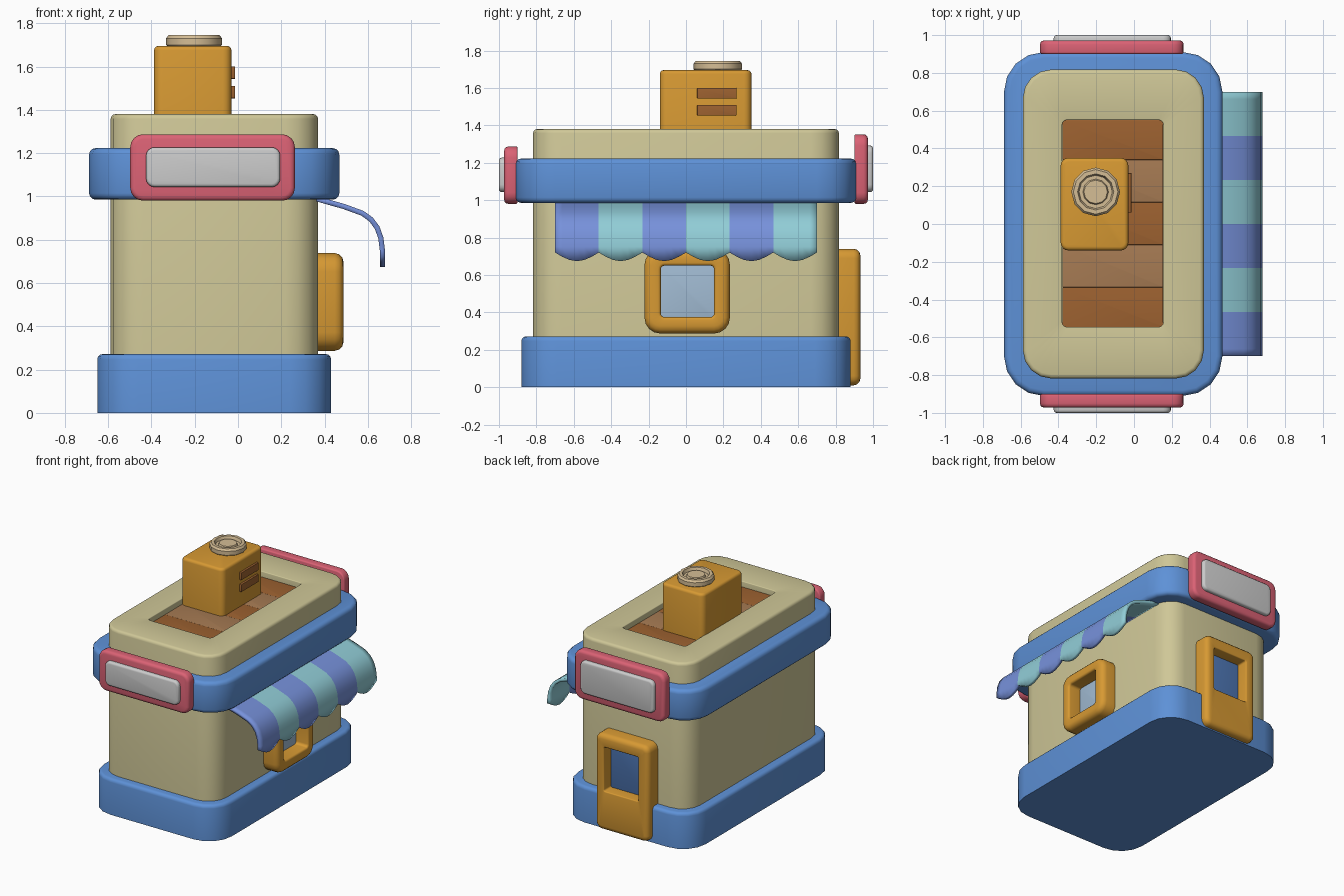
import bpy, bmesh
from math import pi, sin, cos, radians

if "Cube" in bpy.data.objects:
    bpy.data.objects.remove(bpy.data.objects["Cube"])


def mat(name, *rgb):
    m = bpy.data.materials.new(name)
    m.diffuse_color = [(c / 255) ** 2.2 for c in rgb] + [1]
    m.use_nodes = True
    m.node_tree.nodes["Principled BSDF"].inputs["Base Color"].default_value = m.diffuse_color
    return m


CREAM = mat("cream", 206, 198, 150)
BLUE = mat("blue", 94, 144, 214)
ORANGE = mat("orange", 214, 152, 54)
PINK = mat("pink", 218, 98, 116)
BROWN = mat("brown", 156, 98, 52)
LIGHT_BROWN = mat("light_brown", 165, 122, 84)
STRIPE = mat("stripe_blue", 118, 144, 218)
TEAL = mat("teal", 144, 204, 214)
GLASS = mat("glass", 160, 186, 210)
DARK_GLASS = mat("dark_glass", 78, 116, 176)
STONE = mat("stone", 212, 188, 148)

# Directions in which a part can be extruded: (u, v, height) to (x, y, z)
UP = lambda u, v, h: (u, v, h)
RIGHT = lambda u, v, h: (h, u, v)
FRONT = lambda u, v, h: (u, -h, v)
BACK = lambda u, v, h: (u, h, v)


def finish(name, bm, *mats):
    bmesh.ops.recalc_face_normals(bm, faces=bm.faces)
    me = bpy.data.meshes.new(name)
    bm.to_mesh(me)
    bm.free()
    for m in mats:
        if m:
            me.materials.append(m)
    ob = bpy.data.objects.new(name, me)
    bpy.context.collection.objects.link(ob)
    return ob


def loft(name, rings, material):
    """Bridge rings of equal point count and cap both ends."""
    bm = bmesh.new()
    vs = [[bm.verts.new(p) for p in ring] for ring in rings]
    n = len(vs[0])
    for a, b in zip(vs, vs[1:]):
        for i in range(n):
            j = (i + 1) % n
            bm.faces.new((a[i], a[j], b[j], b[i]))
    bm.faces.new(vs[0])
    bm.faces.new(vs[-1])
    return finish(name, bm, material)


def rounded_rect(rect, r, inset, h, axis, seg=4):
    u0, u1, v0, v1 = rect
    u0, u1, v0, v1 = u0 + inset, u1 - inset, v0 + inset, v1 - inset
    r = max(r - inset, 0.004)
    pts = []
    for k, (cu, cv) in enumerate([(u1 - r, v1 - r), (u0 + r, v1 - r),
                                  (u0 + r, v0 + r), (u1 - r, v0 + r)]):
        for i in range(seg + 1):
            a = (k + i / seg) * pi / 2
            pts.append(axis(cu + r * cos(a), cv + r * sin(a), h))
    return pts


def slab(name, rect, r, h0, h1, material, axis=UP, bevel=0.02, low_bevel=0.0, hole=None):
    """Rounded block with soft edges; hole = (rect, radius, floor height, edge bevel)."""
    steps = [i / 3 * pi / 2 for i in range(4)]
    rings = []
    if low_bevel:
        rings += [rounded_rect(rect, r, low_bevel * (1 - sin(a)), h0 + low_bevel * (1 - cos(a)), axis)
                  for a in steps]
    else:
        rings.append(rounded_rect(rect, r, 0, h0, axis))
    rings += [rounded_rect(rect, r, bevel * (1 - cos(a)), h1 - bevel * (1 - sin(a)), axis) for a in steps]
    if hole:
        hrect, hr, floor, hb = hole
        rings += [rounded_rect(hrect, hr, -hb * (1 - sin(a)), h1 - hb * (1 - cos(a)), axis) for a in steps]
        rings.append(rounded_rect(hrect, hr, 0, floor, axis))
    return loft(name, rings, material)


# Building shell
slab("base", (-.65, .43, -.88, .88), .19, 0, .272, BLUE, bevel=.025)
slab("walls", (-.588, .37, -.818, .818), .15, .2, 1.38, CREAM, bevel=.022,
     hole=((-.38, .155, -.545, .55), .025, 1.325, .006))
slab("roof_band", (-.688, .468, -.91, .91), .21, .985, 1.223, BLUE, bevel=.03, low_bevel=.03)

# Roof planks
edges = [-.545, -.335, -.11, .115, .34, .55]
for i, (y0, y1) in enumerate(zip(edges, edges[1:])):
    slab(f"roof_plank_{i + 1}", (-.379, .154, y0, y1), .004, 1.322, 1.337,
         LIGHT_BROWN if i % 2 else BROWN, bevel=.001)

# Chimney with vents and round cap
slab("chimney", (-.388, -.03, -.14, .35), .04, 1.325, 1.695, ORANGE, bevel=.02)
for i, z in enumerate((1.453, 1.543)):
    slab(f"chimney_vent_{i + 1}", (.06, .27, z, z + .057), .004, -.05, -.014, BROWN, RIGHT, bevel=.002)
cap = [(.12, 1.69), (.129, 1.7), (.129, 1.73), (.118, 1.745), (.096, 1.745),
       (.088, 1.722), (.068, 1.722), (.062, 1.738), (.03, 1.738)]
loft("chimney_cap", [[(-.203 + r * cos(i * pi / 6), .17 + r * sin(i * pi / 6), z)
                      for i in range(12)] for r, z in cap], STONE)

# Sign boards front and back
for side, axis, top in (("front", FRONT, 1.287), ("back", BACK, 1.352)):
    slab(f"{side}_sign_frame", (-.498, .263, .98, top), .06, .9, .972, PINK, axis,
         bevel=.022, low_bevel=.01)
    slab(f"{side}_sign_panel", (-.425, .195, 1.043, top - .06), .04, .95, 1.0, None, axis, bevel=.015)

# Side window and back door
slab("window_frame", (-.222, .235, .287, .738), .085, .36, .487, ORANGE, RIGHT, bevel=.04,
     hole=((-.135, .15, .375, .65), .02, .38, .015))
slab("window_pane", (-.136, .151, .374, .651), .02, .37, .385, GLASS, RIGHT, bevel=.002)
slab("door", (-.335, .115, .01, .74), .05, .8, .932, ORANGE, BACK, bevel=.035,
     hole=((-.25, .04, .31, .645), .012, .84, .008))
slab("door_pane", (-.251, .041, .309, .646), .012, .83, .846, DARK_GLASS, BACK, bevel=.002)

# Striped awning with scalloped hem
profile = [(.36, .99), (.42, .973), (.49, .953), (.575, .922), (.615, .893),
           (.643, .855), (.66, .807), (.667, .75), (.667, .72)]
STRIPES, SUB = 6, 6
bm = bmesh.new()
cols = []
for k in range(STRIPES * SUB + 1):
    drop = .046 * sin(pi * (k % SUB) / SUB)
    y = -.7 + 1.4 * k / (STRIPES * SUB)
    cols.append([bm.verts.new((x, y, z - (drop if i == len(profile) - 1 else 0)))
                 for i, (x, z) in enumerate(profile)])
for k, (a, b) in enumerate(zip(cols, cols[1:])):
    for i in range(len(profile) - 1):
        f = bm.faces.new((a[i], a[i + 1], b[i + 1], b[i]))
        f.material_index = k // SUB % 2
awning = finish("awning", bm, STRIPE, TEAL)
solid = awning.modifiers.new("thickness", "SOLIDIFY")
solid.thickness = .024
solid.offset = 0

# Smooth shading with crisp edges
bpy.ops.object.select_all(action="SELECT")
bpy.context.view_layer.objects.active = awning
bpy.ops.object.shade_smooth_by_angle(angle=radians(35))
